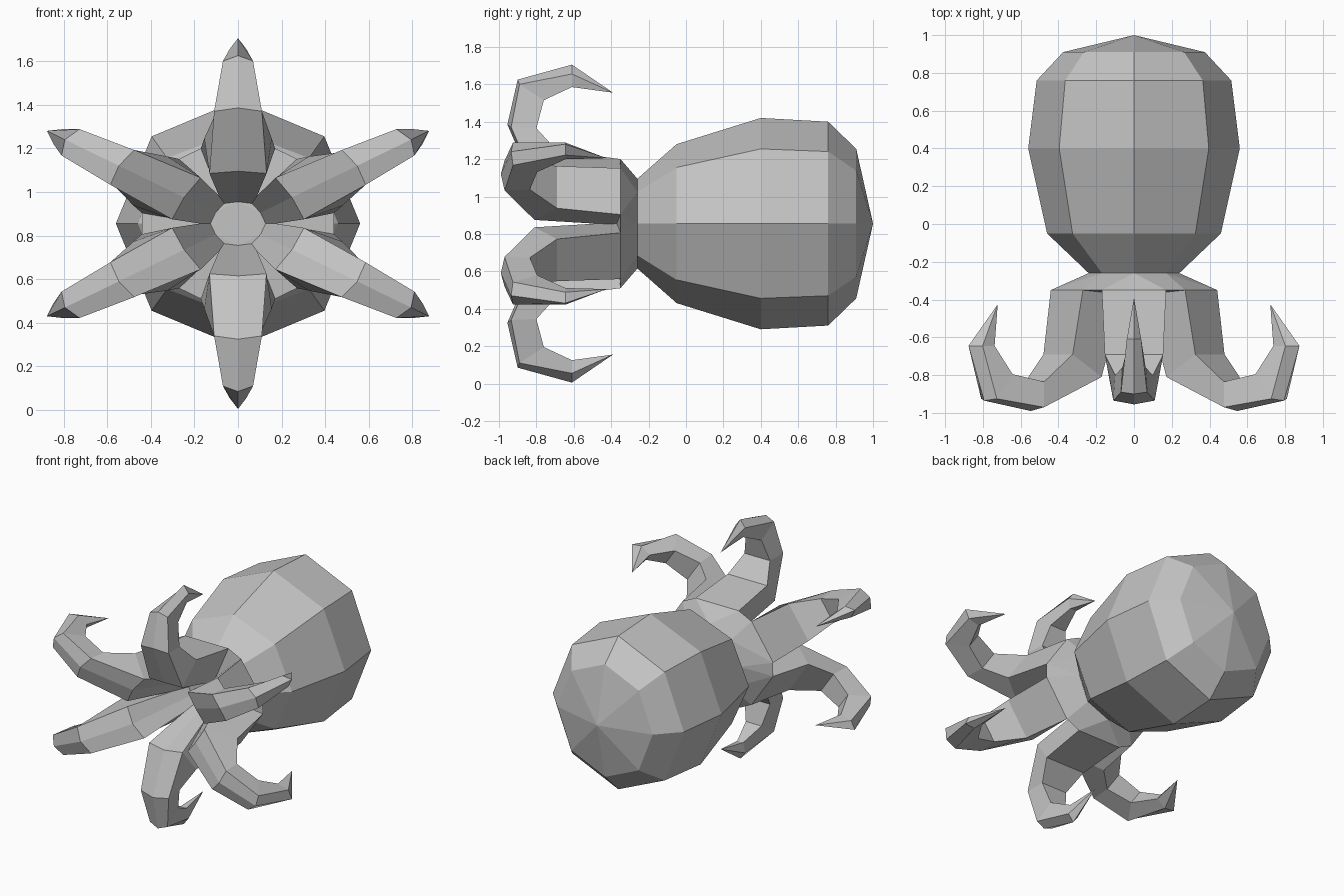
import bpy, bmesh
from math import sin, cos, pi, radians
from mathutils import Vector

if "Cube" in bpy.data.objects:
    bpy.data.objects.remove(bpy.data.objects["Cube"])

AXIS_Z = 0.855      # height of the body axis
STRETCH = 1.19      # the arms spread wider sideways than upwards

skin = bpy.data.materials.new("grey_skin")
skin.use_nodes = True
colour = (0.55, 0.55, 0.55, 1)
skin.diffuse_color = colour
skin.node_tree.nodes["Principled BSDF"].inputs["Base Color"].default_value = colour


def finish(name, bm):
    bmesh.ops.recalc_face_normals(bm, faces=bm.faces)
    mesh = bpy.data.meshes.new(name)
    bm.to_mesh(mesh)
    bm.free()
    mesh.materials.append(skin)
    obj = bpy.data.objects.new(name, mesh)
    bpy.context.collection.objects.link(obj)


def loft(name, rings, tip, cap=False):
    """Skin a list of rings and close the end to a point."""
    bm = bmesh.new()
    loops = [[bm.verts.new(p) for p in ring] for ring in rings]
    n = len(loops[0])
    for a, b in zip(loops, loops[1:]):
        for i in range(n):
            j = (i + 1) % n
            bm.faces.new((a[i], a[j], b[j], b[i]))
    point = bm.verts.new(tip)
    for i in range(n):
        bm.faces.new((loops[-1][i], loops[-1][(i + 1) % n], point))
    if cap:
        bm.faces.new(loops[0])
    finish(name, bm)


# Head: eight-sided rings (y, half width, half height)
head_profile = [(-0.26, 0.24, 0.24), (-0.05, 0.46, 0.425), (0.40, 0.56, 0.565),
                (0.76, 0.515, 0.545), (0.91, 0.375, 0.40)]


def octagon(y, rx, rz):
    return [Vector((rx * cos(i * pi / 4), y, AXIS_Z + rz * sin(i * pi / 4)))
            for i in range(8)]


head_rings = [octagon(*p) for p in head_profile]
loft("head", head_rings, (0, 1, AXIS_Z), cap=True)

# Arm sections: keel (y, r), front corners (y, r, half width), back corners
arm_sections = [
    ((-0.375, 0.10), (-0.37, 0.09, 0.06), (-0.35, 0.345, 0.143)),
    ((-0.83, 0.24), (-0.81, 0.23, 0.11), (-0.69, 0.39, 0.13)),
    ((-0.955, 0.53), (-0.935, 0.515, 0.092), (-0.80, 0.51, 0.084)),
    ((-0.90, 0.77), (-0.89, 0.745, 0.058), (-0.76, 0.66, 0.052)),
    ((-0.61, 0.85), (-0.61, 0.80, 0.032), (-0.61, 0.73, 0.02)),
]
arm_tip = (-0.39, 0.70)

arms = {"top_arm": 90, "bottom_arm": -90, "upper_left_arm": 30, "upper_right_arm": 150,
        "lower_left_arm": -30, "lower_right_arm": -150}
hub_points = list(head_rings[0])

for name, degrees in arms.items():
    angle = radians(degrees)
    side = abs(degrees) != 90

    def place(y, r, w, level):
        if side and level > 1:
            y -= 0.035
        if side and level > 2:
            w *= 1.2
        return Vector((STRETCH * (r * cos(angle) - w * sin(angle)), y,
                       AXIS_Z + r * sin(angle) + w * cos(angle)))

    rings = []
    for level, (keel, front, back) in enumerate(arm_sections):
        outline = [(*keel, 0), front, back,
                   (*back[:2], -back[2]), (*front[:2], -front[2])]
        rings.append([place(*p, level) for p in outline])
    hub_points += rings[0]
    loft(name, rings, place(*arm_tip, 0, len(rings)))

# Hub joining the neck to the arm roots
bm = bmesh.new()
for p in hub_points:
    bm.verts.new(p)
result = bmesh.ops.convex_hull(bm, input=bm.verts)
loose = [v for v in bm.verts if not v.link_faces]
bmesh.ops.delete(bm, geom=loose, context='VERTS')
bmesh.ops.dissolve_limit(bm, angle_limit=radians(2), verts=bm.verts, edges=bm.edges)
finish("hub", bm)
